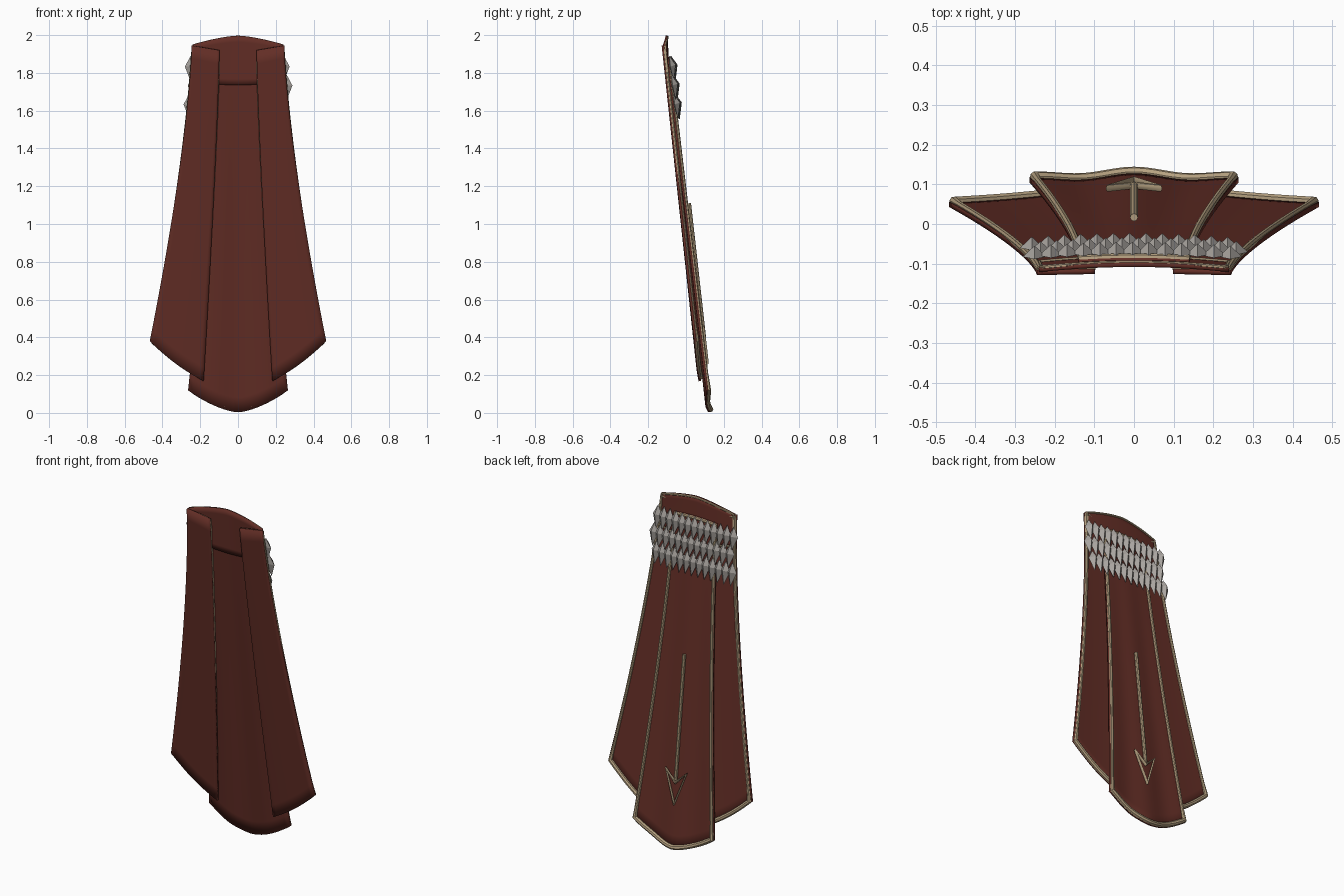
import bpy, bmesh, math
from mathutils import Vector

if "Cube" in bpy.data.objects:
    bpy.data.objects.remove(bpy.data.objects["Cube"])


def material(name, rgb):
    m = bpy.data.materials.new(name)
    m.diffuse_color = (*rgb, 1)
    m.use_nodes = True
    m.node_tree.nodes["Principled BSDF"].inputs["Base Color"].default_value = m.diffuse_color
    return m


RED = material("dark red cloth", (0.125, 0.027, 0.019))
TAN = material("tan trim", (0.47, 0.36, 0.22))
GREY = material("grey scale", (0.40, 0.375, 0.35))


def lerp(a, b, t):
    return a + (b - a) * t


def add_mesh(name, bm, mat, smooth=True):
    me = bpy.data.meshes.new(name)
    bm.to_mesh(me)
    bm.free()
    me.materials.append(mat)
    ob = bpy.data.objects.new(name, me)
    bpy.context.collection.objects.link(ob)
    if smooth:
        bpy.ops.object.select_all(action='DESELECT')
        ob.select_set(True)
        bpy.context.view_layer.objects.active = ob
        bpy.ops.object.shade_smooth_by_angle(angle=math.radians(40))
    return ob


def cloth(name, surf, nu, nv, thick):
    """Sheet sampled from surf(u, v), given thickness."""
    bm = bmesh.new()
    g = [[bm.verts.new(surf(i / nu, j / nv)) for i in range(nu + 1)]
         for j in range(nv + 1)]
    for j in range(nv):
        for i in range(nu):
            bm.faces.new((g[j][i], g[j][i + 1], g[j + 1][i + 1], g[j + 1][i]))
    ob = add_mesh(name, bm, RED)
    mod = ob.modifiers.new("thickness", 'SOLIDIFY')
    mod.thickness = thick
    mod.offset = 0
    return ob


def tube(name, points, radius, cyclic, sides=2):
    """Round cord through (position, radius factor) points."""
    cu = bpy.data.curves.new(name + "_path", 'CURVE')
    cu.dimensions = '3D'
    cu.bevel_depth = radius
    cu.bevel_resolution = sides
    cu.use_fill_caps = True
    sp = cu.splines.new('POLY')
    sp.points.add(len(points) - 1)
    for p, (co, r) in zip(sp.points, points):
        p.co = (*co, 1)
        p.radius = r
    sp.use_cyclic_u = cyclic
    tmp = bpy.data.objects.new(name + "_path", cu)
    bpy.context.collection.objects.link(tmp)
    dg = bpy.context.evaluated_depsgraph_get()
    me = bpy.data.meshes.new_from_object(tmp.evaluated_get(dg))
    bpy.data.objects.remove(tmp)
    bm = bmesh.new()
    bm.from_mesh(me)
    return add_mesh(name, bm, TAN)


def trim(name, surf, width, height, radius, hem=1.5, n=20):
    """Cord running round the back of a sheet, just inside its edge."""
    eu, ev = radius / width, radius / height
    eb = ev * hem
    out = Vector((0, radius * 0.8, 0))
    pts = []
    for i in range(n):
        pts.append((surf(lerp(eu, 1 - eu, i / n), ev) + out, 1))
    for i in range(n):
        pts.append((surf(1 - eu, lerp(ev, 1 - eb, i / n)) + out, 1))
    for i in range(n + 1):
        pts.append((surf(lerp(1 - eu, eu, i / n), 1 - eb) + out, hem))
    for i in range(1, n):
        pts.append((surf(eu, lerp(1 - eb, ev, i / n)) + out, 1))
    tube(name, pts, radius, True)


# Centre panel: flared, with soft folds and a curved hem
def centre_y(z):
    return 0.119 - 0.112 * z


def centre(u, v):
    s = 2 * u - 1
    z = lerp(1.885 - 0.01 * s * s, 0.004 + 0.116 * abs(s) ** 1.6, v)
    x = s * (0.14 + 0.124 * v ** 1.5)
    y = centre_y(z) + 0.006 * v * math.cos(2 * math.pi * s)
    return Vector((x, y - 0.006 * s * s * (1 - v), z))


cloth("centre_panel", centre, 20, 24, 0.013)
trim("centre_panel_trim", centre, 0.4, 1.85, 0.0095)


# Side panels: long mirrored strips with a slanted hem
def side_surface(sign):
    def surf(u, v):
        z = lerp(lerp(1.92, 1.945, u),
                 lerp(0.168, 0.38, u) - 0.016 * math.sin(math.pi * u), v)
        x = lerp(0.098 + 0.084 * v ** 1.25, 0.245 + 0.222 * v ** 1.4, u)
        y = -0.122 + 0.11 * (1.94 - z)
        return Vector((sign * x, y - 0.004 * math.sin(math.pi * u) * v, z))
    return surf


for label, sign in (("left", -1), ("right", 1)):
    surf = side_surface(sign)
    cloth(label + "_side_panel", surf, 12, 24, 0.013)
    trim(label + "_side_panel_trim", surf, 0.23, 1.7, 0.009)


# Collar: short curved yoke with an arched top
def collar(u, v):
    s = 2 * u - 1
    z = lerp(1.997 - 0.047 * abs(s) ** 1.5, 1.735 + 0.03 * s * s, v)
    x = s * (0.24 + 0.006 * v)
    return Vector((x, -0.103 - 0.013 * s * s + 0.014 * v, z))


cloth("collar", collar, 20, 8, 0.011)
trim("collar_trim", collar, 0.48, 0.25, 0.006, hem=1)


# Scales: three staggered rows of pointed, ridged plates
def scale_row(name, top, count, half_span, shift):
    bm = bmesh.new()
    length, w = 0.135, 0.03
    for i in range(count):
        s = lerp(-1, 1, i / (count - 1))
        x = s * half_span + shift
        y = centre_y(top) + 0.014 - 0.010 * s * s
        low = y + 0.112 * length
        mid = top - 0.42 * length
        co = [(x, y, top), (x - w, y + 0.006, mid), (x + w, y + 0.006, mid),
              (x, low + 0.008, top - length), (x, y + 0.034, mid + 0.01),
              (x, y, mid)]
        t, l, r, b, ridge, back = [bm.verts.new(c) for c in co]
        for f in ((t, l, ridge), (ridge, l, b), (t, ridge, r), (r, ridge, b),
                  (t, back, l), (l, back, b), (t, r, back), (r, b, back)):
            bm.faces.new(f)
    bmesh.ops.recalc_face_normals(bm, faces=bm.faces)
    add_mesh(name, bm, GREY, smooth=False)


scale_row("upper_scales", 1.89, 13, 0.247, -0.004)
scale_row("middle_scales", 1.79, 13, 0.247, 0.011)
scale_row("lower_scales", 1.69, 13, 0.247, -0.011)


# Arrow ornament on the back of the centre panel
def on_back(x, z):
    return Vector((x, centre_y(z) + 0.022, z))


tube("arrow_shaft", [(on_back(0, lerp(1.11, 0.40, i / 8)), 1) for i in range(9)],
     0.010, False)
tube("arrow_head", [(on_back(x, z), 1) for x, z in
                    ((0, 0.265), (0.066, 0.45), (0, 0.385), (-0.066, 0.45))],
     0.009, True)
